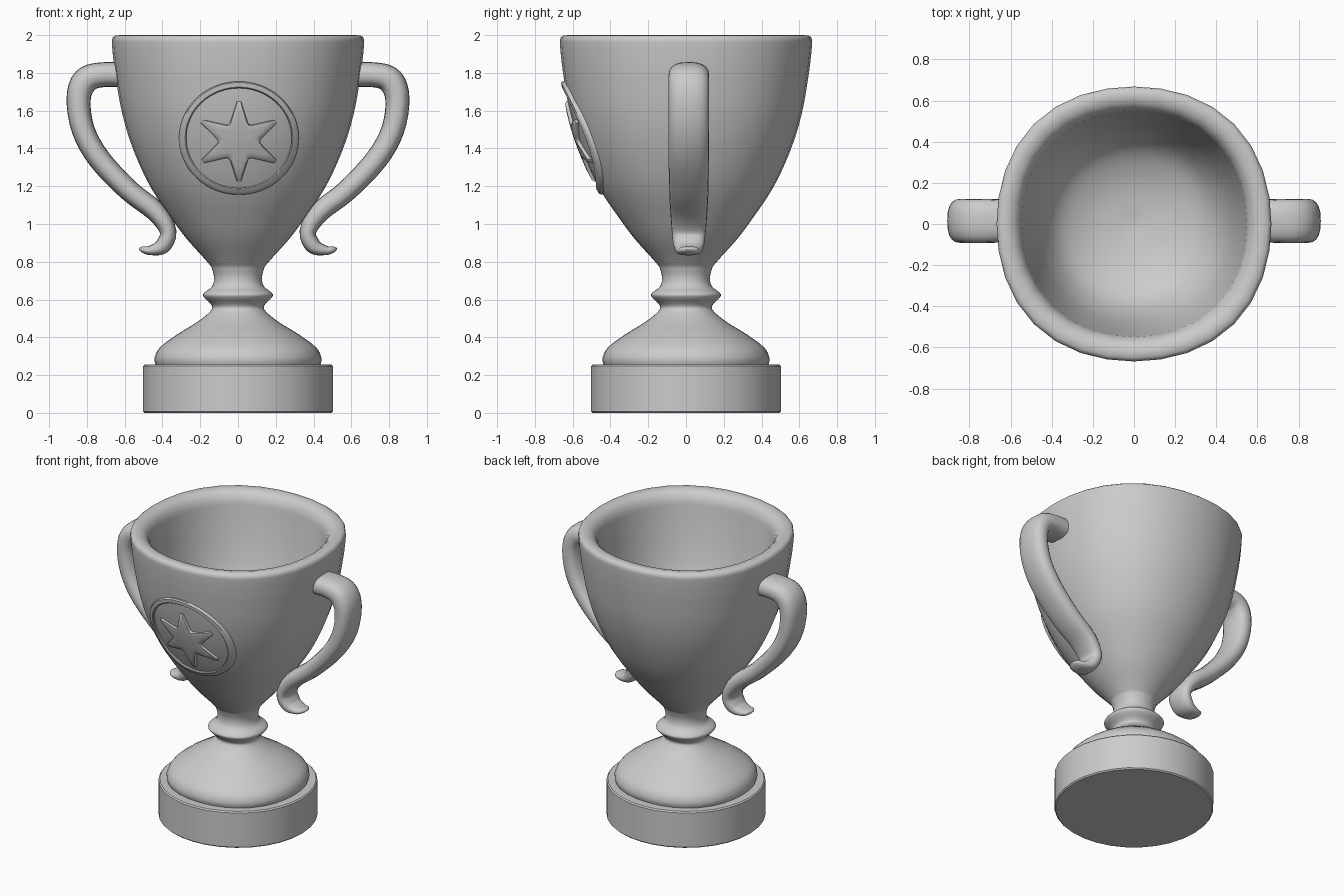
import bpy, bmesh, math
from mathutils import Vector

if "Cube" in bpy.data.objects:
    bpy.data.objects.remove(bpy.data.objects["Cube"])


def spline(pts, steps=4):
    """Catmull-Rom curve through tuples of any length."""
    p = [Vector(q) for q in pts]
    out = []
    for i in range(len(p) - 1):
        a, b, c, d = p[max(i - 1, 0)], p[i], p[i + 1], p[min(i + 2, len(p) - 1)]
        for k in range(steps):
            t = k / steps
            out.append(0.5 * (2 * b + (c - a) * t + (2 * a - 5 * b + 4 * c - d) * t * t
                              + (3 * b - a - 3 * c + d) * t ** 3))
    return out + [p[-1]]


def skin(name, rings, angle=40):
    """Join equal closed rings of points, cap the ends, shade smooth."""
    bm = bmesh.new()
    loops = [[bm.verts.new(v) for v in r] for r in rings]
    n = len(loops[0])
    for a, b in zip(loops, loops[1:]):
        for i in range(n):
            j = (i + 1) % n
            bm.faces.new((a[i], a[j], b[j], b[i]))
    bm.faces.new(loops[0][::-1])
    bm.faces.new(loops[-1])
    bmesh.ops.recalc_face_normals(bm, faces=bm.faces)
    me = bpy.data.meshes.new(name)
    bm.to_mesh(me)
    bm.free()
    ob = bpy.data.objects.new(name, me)
    bpy.context.collection.objects.link(ob)
    bpy.ops.object.select_all(action='DESELECT')
    ob.select_set(True)
    bpy.context.view_layer.objects.active = ob
    bpy.ops.object.shade_smooth_by_angle(angle=math.radians(angle))
    return ob


def swell(t, amount=0.015):
    """The cup is very slightly fuller on its diagonals."""
    return 1 + amount * (1 - math.cos(4 * t))


def lathe(name, profile, amount, angle, n=32):
    turn = [2 * math.pi * i / n for i in range(n)]
    skin(name, [[(r * swell(t, amount) * math.cos(t), r * swell(t, amount) * math.sin(t), z)
                 for t in turn] for r, z in profile], angle)


# plinth
lathe("plinth", [(0.495, 0), (0.503, 0.008), (0.503, 0.247), (0.495, 0.255)], 0.002, 35)

# domed foot, stem ring and cup as one turned body
stem = spline([(0.435, 0.25), (0.442, 0.29), (0.415, 0.345), (0.33, 0.41), (0.21, 0.485),
               (0.145, 0.54), (0.14, 0.57), (0.18, 0.612), (0.18, 0.635), (0.137, 0.67),
               (0.127, 0.72), (0.142, 0.775)])
bowl = spline([(0.142, 0.775), (0.185, 0.825), (0.262, 0.91), (0.335, 1.005), (0.46, 1.19),
               (0.553, 1.39), (0.612, 1.58), (0.648, 1.78), (0.664, 1.91), (0.668, 1.97)])
rim = [(0.664, 1.987), (0.65, 1.998), (0.62, 2.0), (0.59, 1.992), (0.565, 1.97)]
inside = spline([(0.549, 1.935), (0.525, 1.79), (0.49, 1.62), (0.44, 1.46), (0.355, 1.33),
                 (0.2, 1.25), (0.02, 1.22)])
lathe("cup", stem[:-1] + bowl + rim + inside, 0.015, 50)

# handles: (x, z, thickness radius, half width)
path = spline([(0.59, 1.79, 0.067, 0.1), (0.73, 1.789, 0.066, 0.107), (0.81, 1.757, 0.07, 0.107),
               (0.844, 1.66, 0.064, 0.107), (0.82, 1.5, 0.061, 0.107), (0.735, 1.345, 0.06, 0.107),
               (0.58, 1.18, 0.057, 0.104), (0.435, 1.065, 0.054, 0.098), (0.37, 0.96, 0.044, 0.09),
               (0.4, 0.883, 0.042, 0.08), (0.465, 0.86, 0.025, 0.062), (0.507, 0.866, 0.016, 0.045),
               (0.525, 0.87, 0.003, 0.01)])
rings = []
for i, p in enumerate(path):
    a, b = path[max(i - 1, 0)], path[min(i + 1, len(path) - 1)]
    t = Vector((b[0] - a[0], b[1] - a[1])).normalized()
    ring = []
    for k in range(20):
        c, s = math.cos(k * math.pi / 10), math.sin(k * math.pi / 10)
        u = math.copysign(abs(c) ** 0.8, c) * p[2]
        v = math.copysign(abs(s) ** 0.8, s) * p[3]
        ring.append((p[0] - t.y * u, 0.015 + v, p[1] + t.x * u))
    rings.append(ring)
handle = skin("handles", rings, 60)
handle.modifiers.new("mirror", 'MIRROR').use_axis[0] = True


# emblem parts wrapped on the front of the cup
def on_cup(x, dz, lift):
    z = 1.455 + dz
    r = 0.6
    for a, b in zip(bowl, bowl[1:]):
        if a[1] <= z <= b[1]:
            r = a[0] + (b[0] - a[0]) * (z - a[1]) / (b[1] - a[1])
    full = r
    for _ in range(4):
        full = r * swell(math.asin(x / full))
    return (x + 0.005, -math.sqrt(full * full - x * x) - lift, z)


def emblem(name, outline, layers):
    return skin(name, [[on_cup(x * s, z * s, lift) for x, z in outline] for s, lift in layers])


circle = [(0.317 * math.cos(i * math.pi / 32), 0.3 * math.sin(i * math.pi / 32)) for i in range(64)]
emblem("emblem_ring", circle, [(1.0, -0.02), (1.0, 0.01), (0.98, 0.018), (0.9, 0.018),
                               (0.88, 0.01), (0.88, -0.02)])

# six-pointed star with slightly blunted tips
star = []
for k in range(6):
    a = math.pi / 2 + k * math.pi / 3
    for da, r in ((-0.05, 0.212), (0.05, 0.212), (0.31, 0.125), (0.43, 0.108),
                  (math.pi / 6, 0.104), (0.617, 0.108), (0.737, 0.125)):
        star.append((r * math.cos(a + da) * 1.06, -0.018 + r * math.sin(a + da)))
emblem("emblem_star", star, [(1.0, -0.02), (1.0, 0.008), (0.94, 0.016), (0.7, 0.018),
                             (0.4, 0.018), (0.05, 0.018)])
